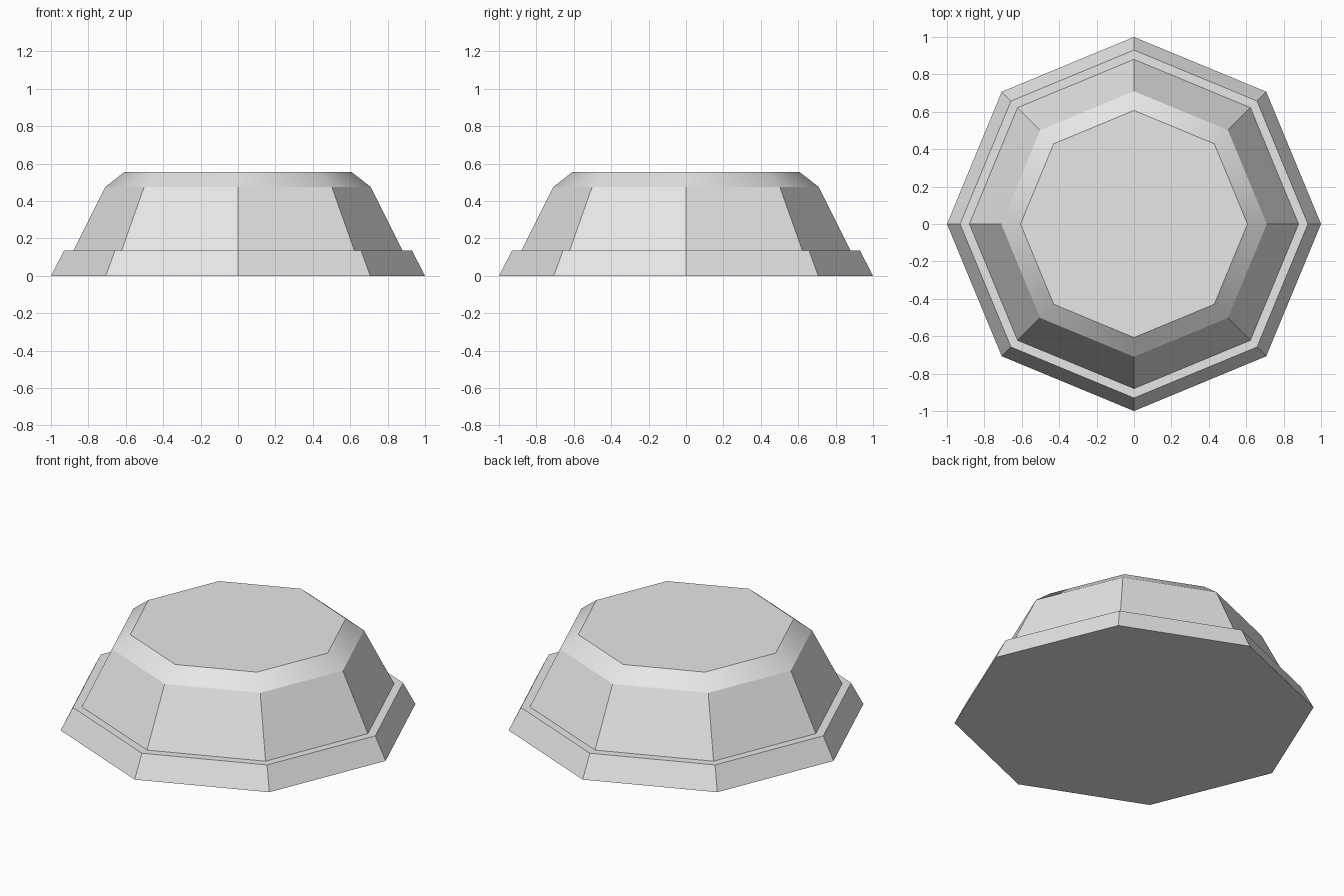
import bpy
import bmesh
from math import cos, sin, pi

cube = bpy.data.objects.get("Cube")
if cube:
    bpy.data.objects.remove(cube, do_unlink=True)

SIDES = 8

# Single plain grey
grey = bpy.data.materials.new("light grey")
grey.use_nodes = True
colour = (0.8, 0.8, 0.8, 1)
grey.diffuse_color = colour
grey.node_tree.nodes["Principled BSDF"].inputs["Base Color"].default_value = colour

# Radius and height of each octagonal ring, from the ground up
profile = [(1.0, 0.0), (0.93, 0.135), (0.88, 0.135), (0.71, 0.475), (0.607, 0.555)]

bm = bmesh.new()
rings = [[bm.verts.new((r * cos(2 * pi * i / SIDES), r * sin(2 * pi * i / SIDES), z))
          for i in range(SIDES)] for r, z in profile]

# Sloped skirt, ledge, walls and softened shoulder
for level, (low, high) in enumerate(zip(rings, rings[1:])):
    for i in range(SIDES):
        j = (i + 1) % SIDES
        face = bm.faces.new((low[i], low[j], high[j], high[i]))
        face.smooth = level == len(rings) - 2

# Flat underside and top
bm.faces.new(rings[0][::-1])
bm.faces.new(rings[-1])

mesh = bpy.data.meshes.new("octagonal_pedestal")
bm.to_mesh(mesh)
bm.free()
mesh.materials.append(grey)
pedestal = bpy.data.objects.new("octagonal_pedestal", mesh)
bpy.context.collection.objects.link(pedestal)
